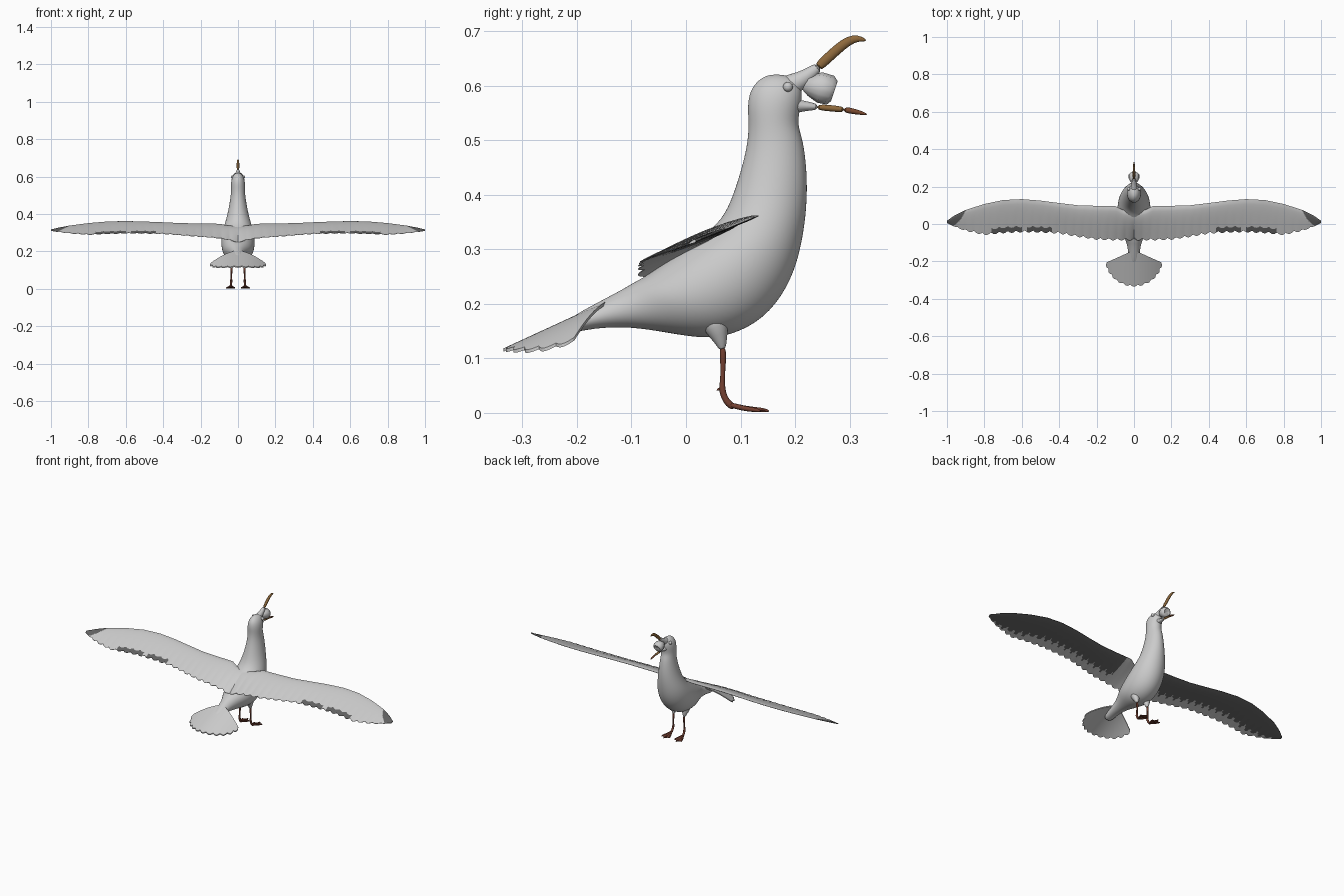
import bpy, bmesh, math
from mathutils import Vector

if "Cube" in bpy.data.objects:
    bpy.data.objects.remove(bpy.data.objects["Cube"])


def mat(name, rgb):
    m = bpy.data.materials.new(name)
    m.diffuse_color = (*rgb, 1)
    m.use_nodes = True
    m.node_tree.nodes["Principled BSDF"].inputs["Base Color"].default_value = m.diffuse_color
    return m


PALE = mat("pale grey plumage", (0.6, 0.6, 0.6))
DARK = mat("dark grey feathers", (0.12, 0.12, 0.12))
BEAK = mat("ochre beak", (0.27, 0.14, 0.045))
TIP = mat("red brown beak", (0.2, 0.07, 0.03))
LEG = mat("red brown legs", (0.17, 0.05, 0.03))


def finish(name, bm, mats, mirror=False, subsurf=0, angle=50):
    bmesh.ops.recalc_face_normals(bm, faces=bm.faces)
    me = bpy.data.meshes.new(name)
    bm.to_mesh(me)
    bm.free()
    ob = bpy.data.objects.new(name, me)
    bpy.context.collection.objects.link(ob)
    for m in mats:
        me.materials.append(m)
    if mirror:
        ob.modifiers.new("Mirror", 'MIRROR')
    if subsurf:
        s = ob.modifiers.new("Subsurf", 'SUBSURF')
        s.levels = s.render_levels = subsurf
    bpy.ops.object.select_all(action='DESELECT')
    bpy.context.view_layer.objects.active = ob
    ob.select_set(True)
    bpy.ops.object.shade_smooth_by_angle(angle=math.radians(angle))
    return ob


def loft(rings, caps=True):
    bm = bmesh.new()
    vs = [[bm.verts.new(p) for p in r] for r in rings]
    n = len(rings[0])
    for a, b in zip(vs, vs[1:]):
        for i in range(n):
            j = (i + 1) % n
            bm.faces.new((a[i], a[j], b[j], b[i]))
    if caps:
        bm.faces.new(vs[0])
        bm.faces.new(vs[-1])
    return bm


def tube(name, pts, mats, n=12, flat=1.0, mirror=False, pleat=0.0, subsurf=1):
    # pts: (x, y, z, radius); flat scales the sideways radius
    P = [Vector(p[:3]) for p in pts]
    rings = []
    for k, p in enumerate(pts):
        t = (P[min(k + 1, len(P) - 1)] - P[max(k - 1, 0)]).normalized()
        s = Vector((1, 0, 0))
        s = (s - s.dot(t) * t).normalized()
        b = t.cross(s)
        ring = []
        for i in range(n):
            a = 2 * math.pi * i / n
            r = p[3] * (1 - pleat * (i % 2))
            ring.append(P[k] + s * math.cos(a) * r * flat + b * math.sin(a) * r)
        rings.append(ring)
    return finish(name, loft(rings), mats, mirror, subsurf)


def lerp(table, x):
    for (x0, y0), (x1, y1) in zip(table, table[1:]):
        if x <= x1:
            return y0 + (y1 - y0) * (x - x0) / (x1 - x0)
    return table[-1][1]


# Body, neck and head: front (y, z), back (y, z), half width
sections = [
    (.178, .621, .152, .621, .006), (.203, .613, .132, .611, .022),
    (.215, .592, .116, .590, .034), (.211, .562, .112, .560, .038),
    (.204, .530, .115, .530, .037), (.216, .500, .112, .490, .039),
    (.223, .440, .099, .440, .048), (.223, .380, .081, .385, .060),
    (.214, .310, .058, .345, .077), (.196, .245, .008, .310, .088),
    (.157, .183, -.042, .275, .090), (.100, .146, -.077, .250, .082),
    (.040, .134, -.097, .240, .066), (-.03, .146, -.112, .230, .049),
    (-.10, .158, -.137, .216, .034), (-.17, .156, -.190, .188, .028),
    (-.22, .143, -.225, .166, .026)]
rings = []
for fy, fz, by, bz, w in sections:
    ring = []
    for i in range(20):
        a = 2 * math.pi * i / 20
        c = (1 + math.cos(a)) / 2
        ring.append((w * 1.01 * math.sin(a), by + (fy - by) * c, bz + (fz - bz) * c))
    rings.append(ring)
finish("body", loft(rings), [PALE], subsurf=2)

# Wings: airfoil sections lofted along the span, scalloped trailing edge
LEAD = [(0, .06), (.06, .075), (.1, .096), (.2, .097), (.3, .1), (.4, .112), (.5, .125), (.6, .133),
        (.7, .128), (.8, .107), (.9, .075), (.96, .045), (1, .018)]
TRAIL = [(0, -.088), (.1, -.088), (.2, -.085), (.3, -.07), (.4, -.052), (.5, -.047), (.6, -.045),
         (.7, -.05), (.8, -.06), (.9, -.038), (.96, -.015), (1, .005)]
NU, NV = 180, 14


def scallop(x):
    return abs(math.sin(math.pi * x / .045))


rings = []
for i in range(NU + 1):
    x = i / NU
    le = lerp(LEAD, x)
    te = lerp(TRAIL, x) + .012 * (1 - scallop(x)) * min(1, (1 - x) * 8)
    ring = []
    for k in range(2 * NV):
        top = k < NV
        v = k / (NV - 1) if top else (2 * NV - 1 - k) / (NV - 1)
        y = le + v * (te - le)
        h = .013 * (1 - .75 * x) * math.sin(math.pi * v ** .6) + .0012
        z = .308 + .37 * y + .004 * math.sin(math.pi * x) - .03 * v * math.exp(-x / .08)
        ring.append((x, y, z + (h if top else -.35 * h)))
    rings.append(ring)
bm = loft(rings)
bm.normal_update()
bm.faces.ensure_lookup_table()
for idx, f in enumerate(bm.faces):
    if idx >= NU * 2 * NV:
        continue
    k = idx % (2 * NV)
    x = f.calc_center_median().x
    if k < NV - 1:      # upper side: dark wing tip and trailing strips
        v = (k + .5) / (NV - 1)
        dark = x > .9 + .07 * v or (v > .88 and (.44 < x < .57 or .6 < x < .76))
    else:               # underside: dark coverts, pale flight feathers
        v = (2 * NV - 1.5 - k) / (NV - 1)
        dark = x > .13 and v < .62 + .12 * scallop(x) + max(0, x - .6) * .6
    f.material_index = int(dark)
finish("wings", bm, [PALE, DARK], mirror=True)

# Tail fan with scalloped feather ends and drooping corners
bm = bmesh.new()
NA, NR = 110, 8
layers = []
for dz in (.003, -.003):
    grid = []
    for i in range(NA + 1):
        s = i / NA * 2 - 1
        a = s * math.radians(66)
        R = (.195 - .028 * s * s) * (.95 + .05 * abs(math.sin(math.pi * 11 * i / NA)))
        col = []
        for j in range(NR + 1):
            r = .02 + (R - .02) * j / NR
            x, y = r * math.sin(a), -.14 - r * math.cos(a)
            z = .205 + .46 * (y + .14) - .042 * (x / .15) ** 2
            col.append(bm.verts.new((x, y, z + dz)))
        grid.append(col)
    for i in range(NA):
        for j in range(NR):
            bm.faces.new((grid[i][j], grid[i + 1][j], grid[i + 1][j + 1], grid[i][j + 1]))
    layers.append([c[0] for c in grid] + grid[-1][1:] + [c[-1] for c in grid[-2::-1]]
                  + grid[0][-2:0:-1])
t, b = layers
for i in range(len(t)):
    j = (i + 1) % len(t)
    bm.faces.new((t[i], t[j], b[j], b[i]))
finish("tail", bm, [PALE])

# Open jaws and beak
tube("upper_jaw", [(0, .175, .594, .024), (0, .2, .604, .02), (0, .222, .617, .014),
                   (0, .246, .637, .010)], [PALE], flat=.9)
tube("upper_beak", [(0, .240, .632, .0095), (0, .26, .651, .0095), (0, .28, .669, .0095),
                    (0, .298, .683, .009), (0, .316, .688, .0065), (0, .331, .683, .002)],
     [BEAK], flat=.75)
tube("lower_jaw", [(0, .175, .562, .022), (0, .2, .563, .014), (0, .22, .563, .009),
                   (0, .243, .561, .006)], [PALE], flat=1.3)
tube("lower_beak", [(0, .239, .561, .0058), (0, .265, .559, .006), (0, .292, .556, .006)],
     [BEAK], flat=1.1)
tube("lower_beak_tip", [(0, .288, .5565, .006), (0, .31, .553, .0055), (0, .334, .547, .0018)],
     [TIP], flat=1.1)

# Pleated shell held in the mouth
tube("shell", [(0, .212, .598, .004), (0, .224, .599, .018), (0, .245, .597, .029),
               (0, .265, .592, .028), (0, .272, .590, .02), (0, .268, .591, .003)],
     [PALE], n=28, pleat=.07, subsurf=0)

# Eyes
bm = bmesh.new()
bmesh.ops.create_uvsphere(bm, u_segments=16, v_segments=10, radius=.009)
bmesh.ops.translate(bm, verts=bm.verts, vec=(.029, .187, .598))
finish("eyes", bm, [PALE], mirror=True)

# Thighs, legs and webbed feet
tube("thighs", [(.036, .045, .19, .03), (.036, .056, .155, .024), (.035, .064, .132, .012),
                (.035, .067, .115, .006)], [PALE], mirror=True)
tube("legs", [(.035, .067, .122, .005), (.035, .068, .105, .0065), (.035, .068, .09, .005),
              (.036, .067, .06, .004), (.036, .066, .045, .0065), (.037, .069, .03, .006),
              (.038, .078, .016, .007), (.039, .09, .009, .006)], [LEG], mirror=True)
tube("hind_toes", [(.036, .068, .044, .004), (.036, .06, .044, .003), (.036, .056, .041, .001)],
     [LEG], n=8, mirror=True)
for i, (dx, y) in enumerate(((-.022, .135), (.002, .153), (.026, .138))):
    tube("toe_%d" % (i + 1), [(.038, .078, .016, .006), (.038 + dx * .5, .105, .008, .005),
                              (.038 + dx * .9, y - .01, .0055, .0045), (.038 + dx, y, .003, .002)],
         [LEG], n=8, mirror=True)
web = [(.034, .08), (.017, .130), (.028, .134), (.040, .148), (.052, .136), (.063, .132), (.042, .08)]
finish("webs", loft([[(x, y, z0 + max(0, .012 - (y - .08) * .25)) for x, y in web]
                     for z0 in (.002, .005)]), [LEG], mirror=True)
